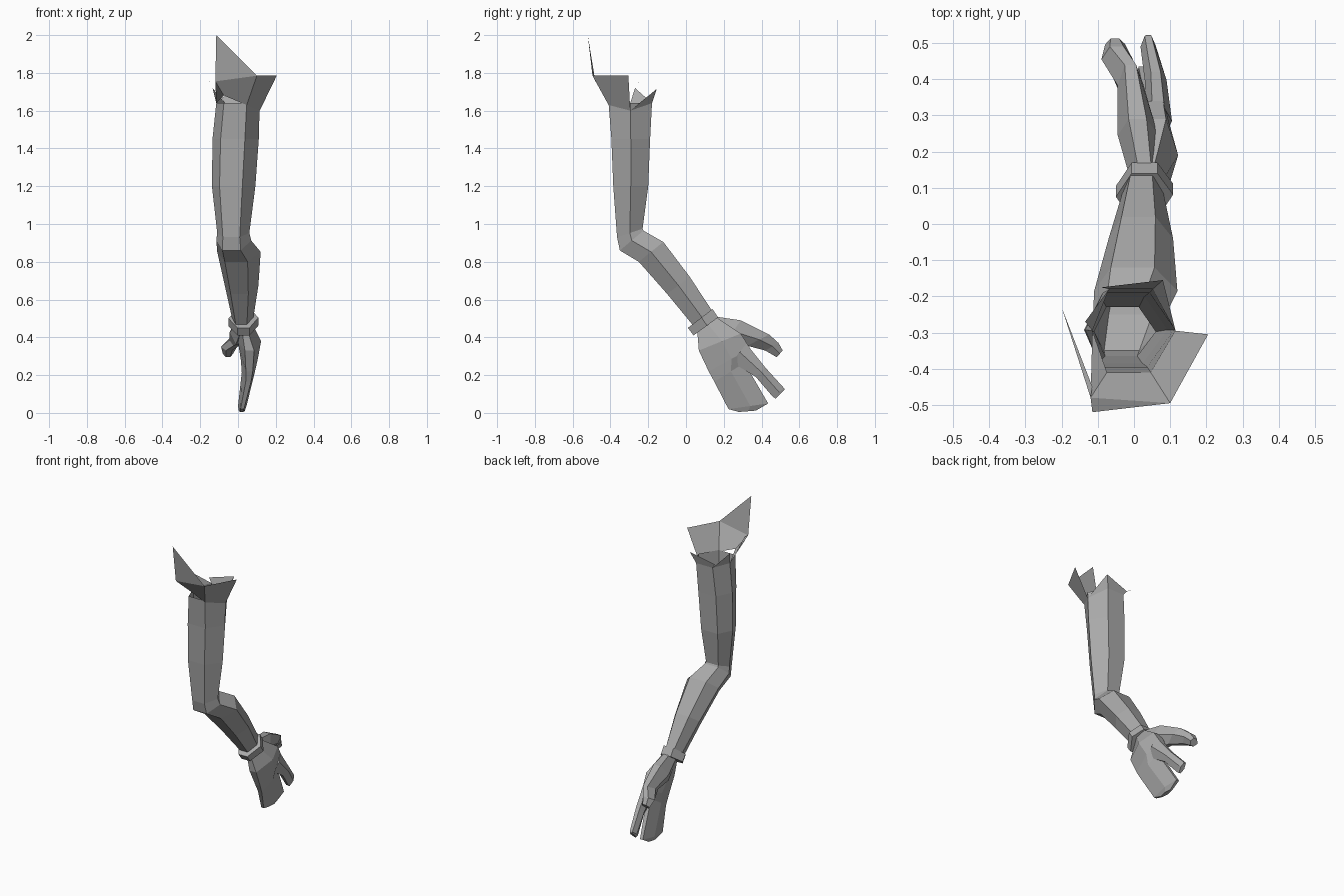
import bpy
import bmesh
from mathutils import Vector

default_cube = bpy.data.objects.get("Cube")
if default_cube:
    bpy.data.objects.remove(default_cube, do_unlink=True)

grey = bpy.data.materials.new("plain grey")
grey.use_nodes = True
grey.diffuse_color = (0.4, 0.4, 0.4, 1)
grey.node_tree.nodes["Principled BSDF"].inputs["Base Color"].default_value = (0.4, 0.4, 0.4, 1)

# Six-sided section: u runs across x, v runs from the front/lower edge to the back/upper edge
ARM = [(-0.65, -1), (0.4, -1), (1, 0), (0.45, 1), (-0.6, 1), (-1, 0)]
HAND = [(-0.4, -1), (0.4, -1), (1, 0.1), (0.45, 1), (-0.45, 1), (-1, 0)]


def section(ring, shape):
    """Place a six-sided section between a lower and an upper point."""
    x_min, x_max, low_y, low_z, high_y, high_z = ring
    low, high = Vector((0, low_y, low_z)), Vector((0, high_y, high_z))
    points = []
    for u, v in shape:
        point = low.lerp(high, (v + 1) / 2)
        point.x = x_min + (x_max - x_min) * (u + 1) / 2
        points.append(point)
    return points


def finish(name, bm, recalc=True):
    if recalc:
        bmesh.ops.recalc_face_normals(bm, faces=bm.faces)
    mesh = bpy.data.meshes.new(name)
    bm.to_mesh(mesh)
    bm.free()
    mesh.materials.append(grey)
    obj = bpy.data.objects.new(name, mesh)
    bpy.context.collection.objects.link(obj)
    return obj


def loft(name, rings, shape, cap_start=True, cap_end=True):
    """Skin a row of sections into one flat-faced part."""
    bm = bmesh.new()
    loops = [[bm.verts.new(p) for p in section(r, shape)] for r in rings]
    for a, b in zip(loops, loops[1:]):
        for i in range(len(a)):
            j = (i + 1) % len(a)
            bm.faces.new((a[i], a[j], b[j], b[i]))
    if cap_start:
        bm.faces.new(loops[0])
    if cap_end:
        bm.faces.new(loops[-1][::-1])
    return finish(name, bm)


# Upper arm, elbow and forearm as one open sleeve
sleeve_top = (-0.115, 0.115, -0.41, 1.64, -0.18, 1.64)
loft("sleeve", [
    sleeve_top,
    (-0.135, 0.11, -0.395, 1.45, -0.19, 1.45),
    (-0.138, 0.092, -0.385, 1.2, -0.2, 1.2),
    (-0.11, 0.06, -0.365, 0.93, -0.23, 0.975),
    (-0.115, 0.07, -0.35, 0.86, -0.225, 0.965),
    (-0.11, 0.12, -0.25, 0.8, -0.12, 0.905),
    (-0.07, 0.108, -0.1, 0.63, 0.02, 0.72),
    (-0.03, 0.08, 0.04, 0.46, 0.145, 0.53),
], ARM, cap_start=False)

# Wrist band
loft("wrist_band", [
    (-0.05, 0.108, 0.01, 0.45, 0.14, 0.55),
    (-0.05, 0.108, 0.04, 0.41, 0.17, 0.505),
], HAND)

# Palm with the joined outer fingers
loft("palm_and_fingers", [
    (0, 0.075, 0.06, 0.43, 0.155, 0.51),
    (0, 0.122, 0.068, 0.33, 0.29, 0.42),
    (0.015, 0.105, 0.12, 0.22, 0.34, 0.34),
    (0.02, 0.09, 0.15, 0.165, 0.31, 0.265),
    (0, 0.045, 0.225, 0.02, 0.435, 0.05),
    (0.005, 0.035, 0.28, 0.005, 0.37, 0.012),
], HAND)

# Forefinger
loft("forefinger", [
    (0.03, 0.105, 0.24, 0.27, 0.32, 0.365),
    (0.03, 0.09, 0.37, 0.19, 0.42, 0.24),
    (0.018, 0.06, 0.46, 0.085, 0.52, 0.13),
    (0.025, 0.055, 0.475, 0.075, 0.522, 0.122),
], HAND)

# Thumb
loft("thumb", [
    (-0.01, 0.07, 0.09, 0.43, 0.155, 0.51),
    (-0.045, 0.065, 0.2, 0.36, 0.29, 0.49),
    (-0.045, 0.025, 0.325, 0.355, 0.44, 0.415),
    (-0.09, -0.005, 0.42, 0.33, 0.49, 0.37),
    (-0.08, -0.025, 0.48, 0.295, 0.512, 0.33),
], HAND)

# Torn collar: flaring panels rising from the sleeve edge
hem = section(sleeve_top, ARM)
hem[0].z += 0.04
hem[1].z -= 0.01
hem[2].z -= 0.04
front_right = Vector((-0.12, -0.48, 1.755))
front_left = Vector((0.1, -0.495, 1.785))
left_tip = Vector((0.205, -0.305, 1.785))
back_left = Vector((0.08, -0.155, 1.715))
back_right = Vector((-0.09, -0.175, 1.67))
right_tip = Vector((-0.135, -0.27, 1.72))
panels = [
    (hem[0], hem[1], front_left, front_right),
    (hem[1], hem[2], left_tip, front_left),
    (hem[2], hem[3], back_left),
    (hem[3], hem[4], back_right, back_left),
    (hem[4], hem[5], right_tip),
    (hem[5], hem[0], front_right),
    # Tall shard at the front and thin loose strip at the side
    (front_right, front_left, Vector((-0.115, -0.52, 2))),
    (front_right, Vector((-0.115, -0.45, 1.755)), Vector((-0.2, -0.23, 1.75))),
]
bm = bmesh.new()
for panel in panels:
    bm.faces.new([bm.verts.new(p) for p in panel])
bmesh.ops.remove_doubles(bm, verts=bm.verts, dist=0.0001)
finish("torn_collar", bm, recalc=False)
